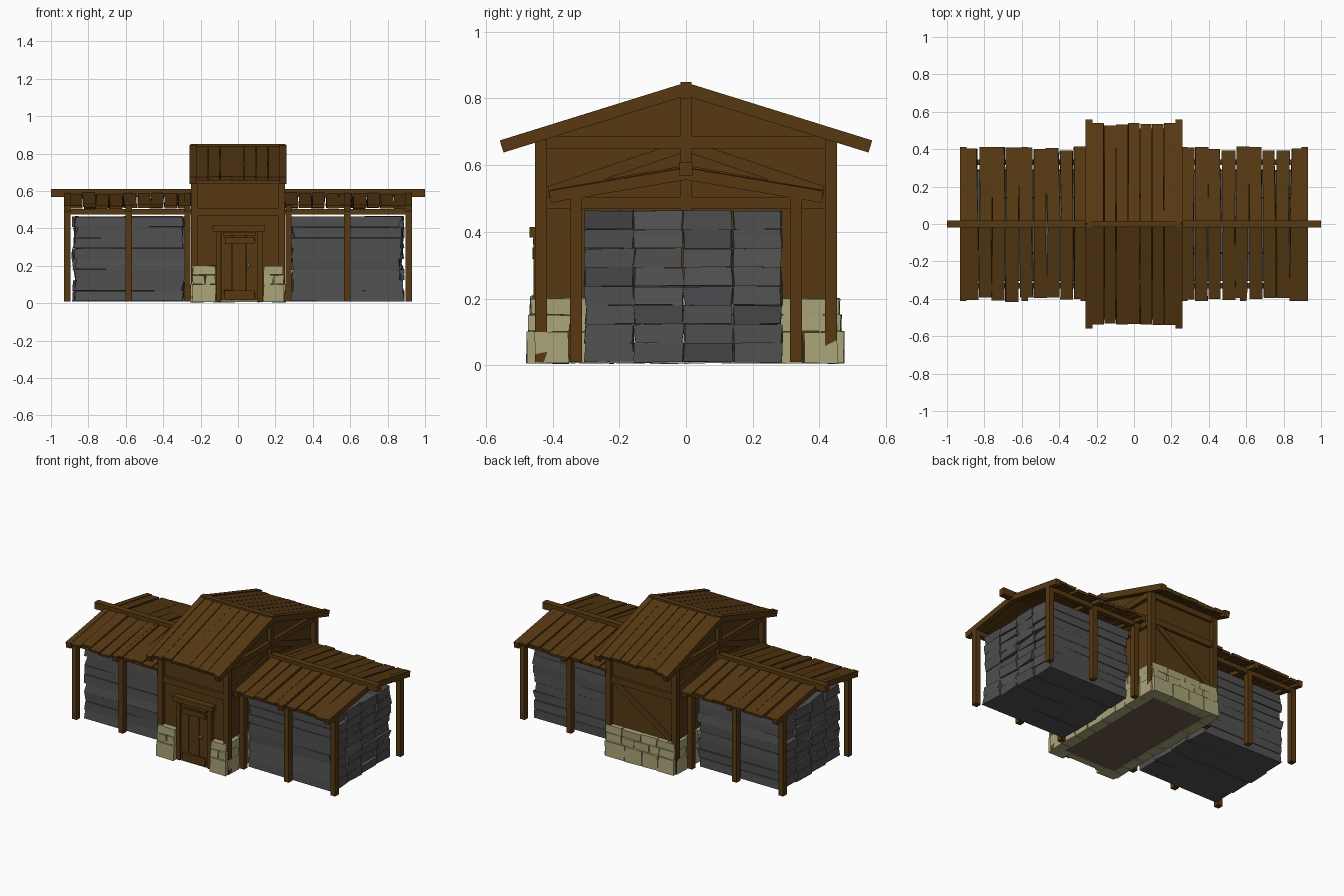
import bpy, bmesh, random
from mathutils import Vector as V

if "Cube" in bpy.data.objects:
    bpy.data.objects.remove(bpy.data.objects["Cube"])

random.seed(4)
R = random.uniform


def material(name, rgb):
    m = bpy.data.materials.new(name)
    m.diffuse_color = (*rgb, 1)
    m.use_nodes = True
    m.node_tree.nodes["Principled BSDF"].inputs["Base Color"].default_value = m.diffuse_color
    return m


WOOD = material("brown wood", (0.093, 0.040, 0.006))
DARK = material("grey stacked slabs", (0.080, 0.080, 0.083))
STONE = material("pale stone", (0.40, 0.375, 0.19))
FLOOR = material("earth floor", (0.15, 0.10, 0.07))
METAL = material("door metal", (0.30, 0.32, 0.33))


def hexa(bm, pts):
    """Solid from 8 corners ordered by x, y, z sign."""
    v = [bm.verts.new(p) for p in pts]
    for f in ((0, 1, 3, 2), (4, 6, 7, 5), (0, 4, 5, 1), (2, 3, 7, 6), (0, 2, 6, 4), (1, 5, 7, 3)):
        bm.faces.new([v[i] for i in f])


def box(bm, x0, x1, y0, y1, z0, z1, j=(0, 0, 0)):
    hexa(bm, [V((x + R(-j[0], j[0]), y + R(-j[1], j[1]), z + R(-j[2], j[2])))
              for x in (x0, x1) for y in (y0, y1) for z in (z0, z1)])


def beam(bm, p, q, w, t, side=(1, 0, 0), j=0):
    """Bar from p to q, w wide along side, t thick."""
    p, q, s = V(p), V(q), V(side)
    n = (q - p).cross(s).normalized()
    hexa(bm, [e + s * (a * w / 2 + R(-j, j)) + n * b * t / 2
              for a in (-1, 1) for e in (p, q) for b in (-1, 1)])


def finish(bm, name, mat):
    bmesh.ops.recalc_face_normals(bm, faces=bm.faces)
    me = bpy.data.meshes.new(name)
    bm.to_mesh(me)
    bm.free()
    me.materials.append(mat)
    bpy.context.collection.objects.link(bpy.data.objects.new(name, me))


# hut body: gable profile extruded along x
bm = bmesh.new()
prof = [(-0.43, 0.015), (0.43, 0.015), (0.43, 0.675), (0, 0.81), (-0.43, 0.675)]
face = bm.faces.new([bm.verts.new((-0.22, y, z)) for y, z in prof])
ext = bmesh.ops.extrude_face_region(bm, geom=[face])
bmesh.ops.translate(bm, vec=(0.44, 0, 0), verts=[g for g in ext["geom"] if isinstance(g, bmesh.types.BMVert)])
finish(bm, "hut_walls", WOOD)

# timber frame on the walls
bm = bmesh.new()
for sx in (-1, 1):
    for sy in (-1, 1):
        x, y = sx * 0.233, sy * 0.435
        box(bm, x - 0.018, x + 0.018, y - 0.018, y + 0.018, 0.01, 0.675)
        # gable side braces
        beam(bm, (sx * 0.222, sy * 0.41, 0.52), (sx * 0.222, sy * 0.01, 0.655), 0.014, 0.035)
        beam(bm, (sx * 0.222, sy * 0.41, 0.51), (sx * 0.222, sy * 0.01, 0.58), 0.014, 0.035)
    x = sx * 0.228
    box(bm, x - 0.014, x + 0.014, -0.42, 0.42, 0.65, 0.688)
    box(bm, x - 0.012, x + 0.012, -0.42, 0.42, 0.47, 0.505)
    box(bm, x - 0.016, x + 0.016, -0.017, 0.017, 0.2, 0.84)
for y in (-0.435, 0.435):
    box(bm, -0.22, 0.22, y - 0.012, y + 0.012, 0.47, 0.51)
    box(bm, -0.22, 0.22, y - 0.012, y + 0.012, 0.64, 0.675)
beam(bm, (-0.2, 0.433, 0.21), (0.2, 0.433, 0.48), 0.014, 0.035, (0, 1, 0))
finish(bm, "timber_frame", WOOD)

# main roof: rafters, ridge and planks
bm = bmesh.new()
for s in (-1, 1):
    for x in (-0.24, 0.24):
        beam(bm, (x, 0, 0.828), (x, s * 0.553, 0.656), 0.036, 0.038)
    for i in range(7):
        x = -0.192 + i * 0.064
        e = R(0.522, 0.538)
        beam(bm, (x, 0, 0.832), (x, s * e, 0.832 - 0.311 * e), 0.061, 0.022, j=0.002)
    beam(bm, (0, 0, 0.818), (0, s * 0.51, 0.66), 0.45, 0.008)
box(bm, -0.255, 0.255, -0.016, 0.016, 0.80, 0.85)
finish(bm, "main_roof", WOOD)

# side canopies
roof, frame = bmesh.new(), bmesh.new()
for sx in (-1, 1):
    for s in (-1, 1):
        for i in range(9):
            x = sx * (0.285 + i * 0.073)
            e = R(0.39, 0.415)
            d = R(-0.004, 0.004)
            beam(roof, (x + R(-.003, .003), 0, 0.583 + d), (x + R(-.006, .006), s * e, 0.583 - 0.165 * e + d),
                 0.067, 0.016, j=0.004)
        for x in (0.27, 0.585, 0.913):
            beam(frame, (sx * x, 0, 0.574), (sx * x, s * 0.408, 0.505), 0.034, 0.036)
            y = s * 0.33
            box(frame, sx * x - 0.017, sx * x + 0.017, y - 0.018, y + 0.018, 0.01, 0.515)
        box(frame, min(sx * .24, sx * .92), max(sx * .24, sx * .92), s * .33 - .014, s * .33 + .014, 0.475, 0.505)
    box(frame, min(sx * .22, sx), max(sx * .22, sx), -0.02, 0.02, 0.567, 0.61)
finish(roof, "canopy_planks", WOOD)
finish(frame, "canopy_frame", WOOD)

# stacked slabs under the canopies: 4 columns of 8 layers
bm = bmesh.new()
for sx in (-1, 1):
    for c in range(4):
        for k in range(8):
            y, z = -0.302 + c * 0.148, 0.01 + k * 0.0568
            a, b = sorted((sx * R(0.28, 0.30), sx * R(0.865, 0.885)))
            box(bm, a, b, y, y + 0.145, z, z + 0.056, (0.011, 0.005, 0.002))
finish(bm, "slab_stacks", DARK)

# stone footing in three courses
bm = bmesh.new()


def course(lo, hi, n, put):
    cuts = [lo] + [lo + (hi - lo) * (i + R(-0.18, 0.18)) / n for i in range(1, n)] + [hi]
    for a, b in zip(cuts, cuts[1:]):
        put(a + 0.002, b - 0.002)


for k, (z0, z1, out) in enumerate(((0.006, 0.1, 0.012), (0.102, 0.15, 0.004), (0.152, 0.2, 0.0))):
    J = (0.004, 0.004, 0.002)
    for sx in (-1, 1):
        def side(a, b):
            p, q = sorted((sx * 0.185, sx * (0.243 + out * 0.8)))
            box(bm, p, q, a, b, z0, z1, J)
        course(-0.455, 0.455, 8 + k % 2, side)

    def back(a, b):
        box(bm, a, b, 0.40, 0.46 + out, z0, z1, J)

    def front(a, b):
        box(bm, a, b, -0.467 - out, -0.40, z0, z1, J)
    course(-0.245, 0.245, 4 + k % 2, back)
    course(-0.245, -0.12, 1 + k % 2, front)
    course(0.135, 0.245, 1 + k % 2, front)
box(bm, -0.12, 0.13, -0.445, -0.40, 0.006, 0.014)
finish(bm, "stone_footing", STONE)

# floor seen from below
bm = bmesh.new()
box(bm, -0.2, 0.2, -0.415, 0.415, 0.009, 0.02)
finish(bm, "floor", FLOOR)

# door: boards, frame, lintel and straps
bm = bmesh.new()
for a, b in ((-0.088, -0.036), (-0.033, 0.039), (0.042, 0.103)):
    box(bm, a, b, -0.449, -0.425, 0.015, 0.385)
for a, b in ((-0.114, -0.09), (0.105, 0.13)):
    box(bm, a, b, -0.458, -0.425, 0.01, 0.385)
box(bm, -0.135, 0.145, -0.47, -0.425, 0.383, 0.415)
box(bm, -0.078, 0.095, -0.459, -0.44, 0.362, 0.38)
box(bm, -0.07, 0.088, -0.461, -0.44, 0.318, 0.352, (0.003, 0, 0.003))
box(bm, -0.074, 0.09, -0.461, -0.44, 0.02, 0.07, (0.003, 0, 0.003))
finish(bm, "door", WOOD)

# door knob
bm = bmesh.new()
bmesh.ops.create_icosphere(bm, subdivisions=1, radius=0.012)
bmesh.ops.translate(bm, vec=(0.056, -0.458, 0.2), verts=bm.verts)
finish(bm, "door_knob", METAL)
